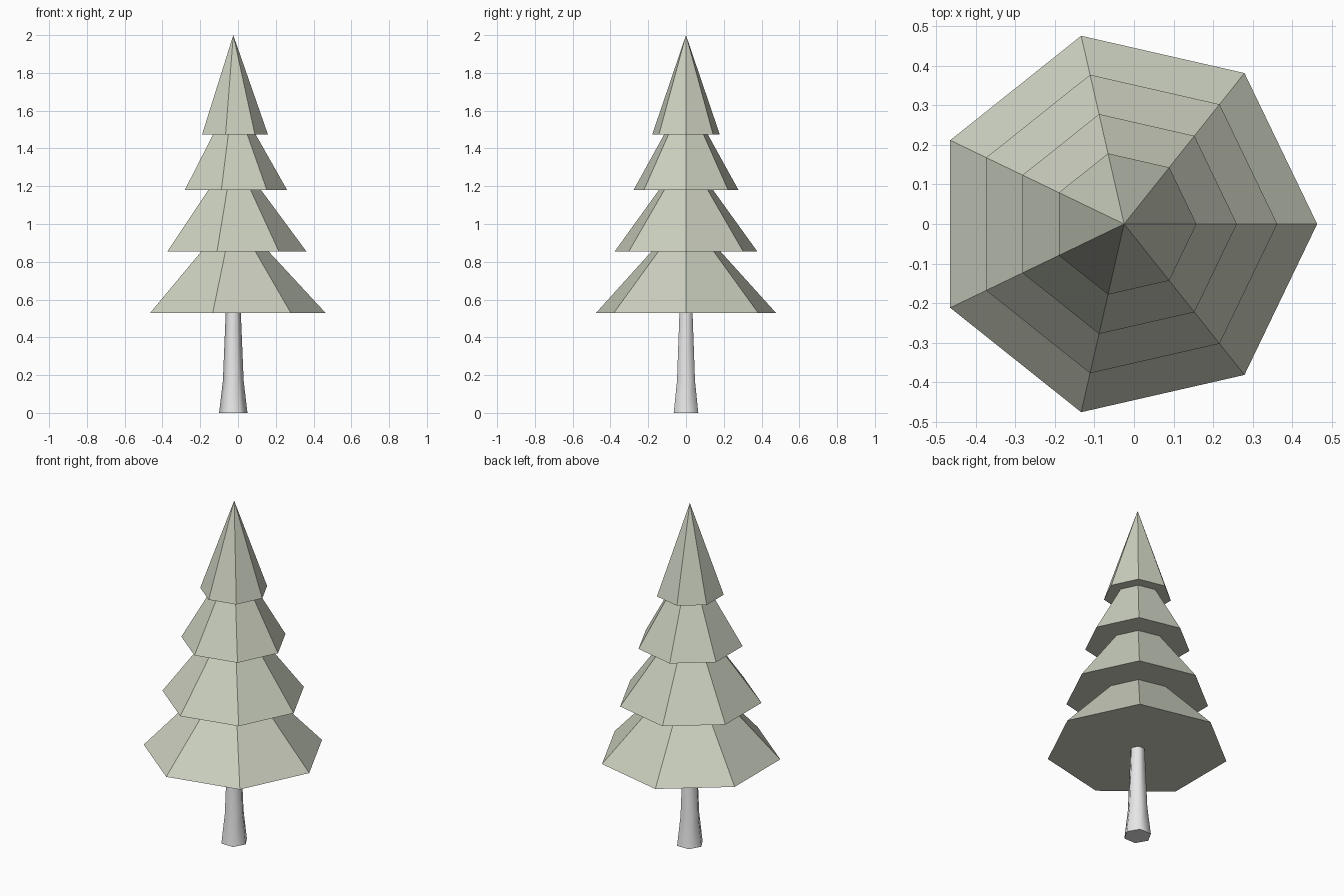
import bpy
import bmesh
from math import cos, sin, tau, radians

cube = bpy.data.objects.get("Cube")
if cube:
    bpy.data.objects.remove(cube, do_unlink=True)

AXIS_X = -0.025


def make_material(name, rgb):
    mat = bpy.data.materials.new(name)
    mat.use_nodes = True
    color = (*rgb, 1.0)
    mat.diffuse_color = color
    mat.node_tree.nodes["Principled BSDF"].inputs["Base Color"].default_value = color
    return mat


def lathe(name, profile, sides, mat):
    """Revolve (radius, height) points into a faceted solid; radius 0 makes a tip."""
    bm = bmesh.new()
    rings = []
    for r, z in profile:
        count = sides if r > 0 else 1
        rings.append([bm.verts.new((r * cos(tau * i / sides), r * sin(tau * i / sides), z))
                      for i in range(count)])
    for low, high in zip(rings, rings[1:]):
        for i in range(sides):
            j = (i + 1) % sides
            if len(high) == 1:
                bm.faces.new((low[i], low[j], high[0]))
            else:
                bm.faces.new((low[i], low[j], high[j], high[i]))
    for ring in (rings[0], rings[-1]):
        if len(ring) > 1:
            bm.faces.new(ring)
    bmesh.ops.recalc_face_normals(bm, faces=bm.faces)
    mesh = bpy.data.meshes.new(name)
    bm.to_mesh(mesh)
    bm.free()
    mesh.materials.append(mat)
    obj = bpy.data.objects.new(name, mesh)
    obj.location.x = AXIS_X
    bpy.context.collection.objects.link(obj)
    return obj


needles = make_material("sage green", (0.6, 0.63, 0.52))
bark = make_material("pale grey", (0.8, 0.8, 0.8))

# Foliage: four stacked seven-sided skirts, each with a flat underside
tiers = [(0.488, 0.53, 0.187), (0.387, 0.855, 0.147), (0.285, 1.18, 0.118), (0.183, 1.475, 0)]
tops = [z for _, z, _ in tiers[1:]] + [2.0]
outline = []
for (outer, base, inner), top in zip(tiers, tops):
    outline += [(outer, base), (inner, top)]
lathe("foliage", outline, 7, needles)

# Trunk: six-sided, flared at the foot, softly shaded
trunk = lathe("trunk", [(0.075, 0), (0.055, 0.17), (0.04, 0.53)], 6, bark)
bpy.ops.object.select_all(action="DESELECT")
trunk.select_set(True)
bpy.context.view_layer.objects.active = trunk
bpy.ops.object.shade_smooth_by_angle(angle=radians(65))
